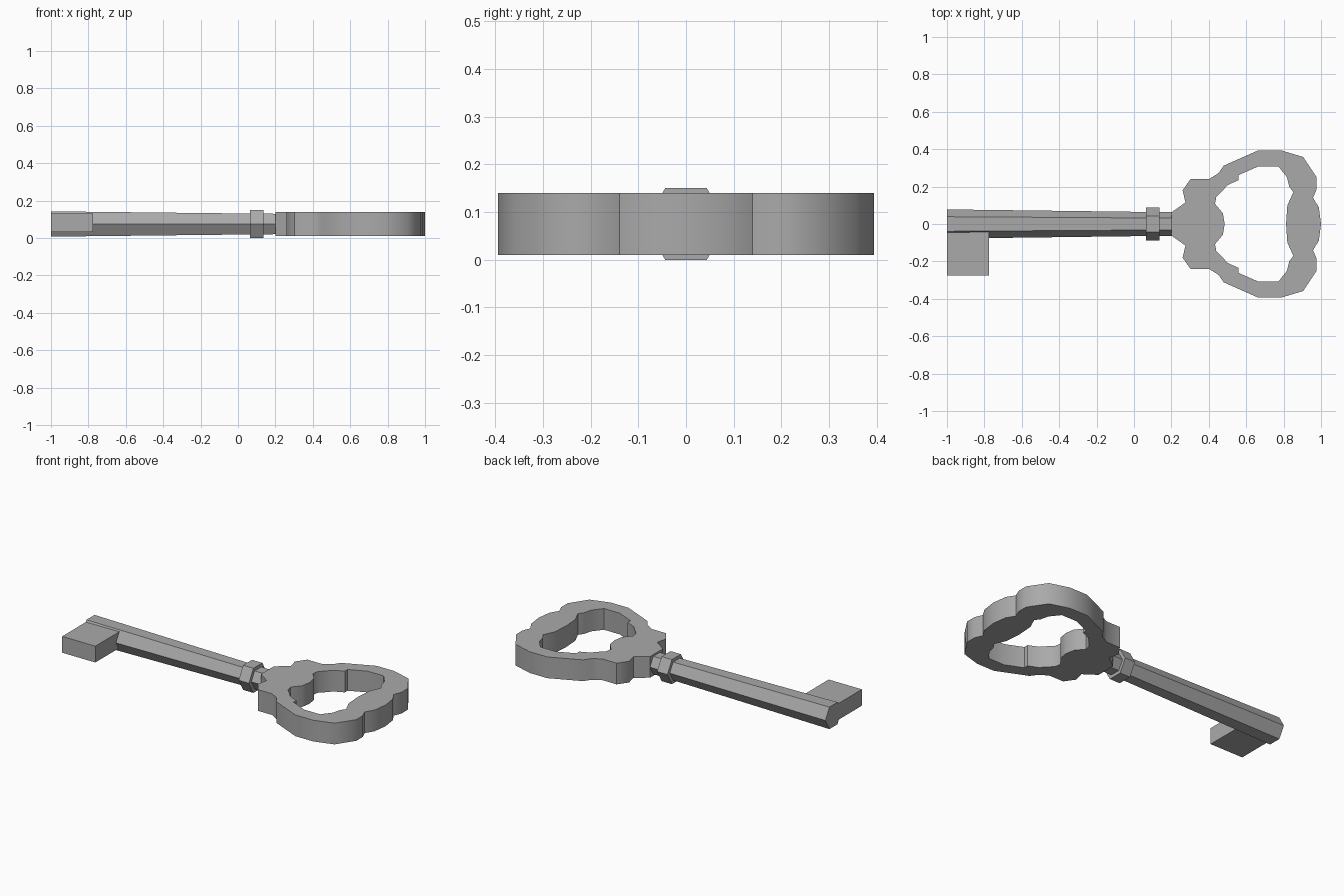
import bpy, bmesh, math

if "Cube" in bpy.data.objects:
    bpy.data.objects.remove(bpy.data.objects["Cube"])

metal = bpy.data.materials.new("grey metal")
metal.diffuse_color = (0.4, 0.4, 0.4, 1)
metal.use_nodes = True
metal.node_tree.nodes["Principled BSDF"].inputs["Base Color"].default_value = metal.diffuse_color
ZC = 0.075  # height of the key's centre line


def finish(obj, angle):
    obj.data.materials.clear()
    obj.data.materials.append(metal)
    bpy.ops.object.select_all(action='DESELECT')
    obj.select_set(True)
    bpy.context.view_layer.objects.active = obj
    bpy.ops.object.shade_smooth_by_angle(angle=math.radians(angle))


def hex_rod(name, x0, x1, r0, r1):
    """Six-sided rod along x, with corners pointing to +y and -y."""
    bm = bmesh.new()
    rings = [[bm.verts.new((x, r * math.cos(math.radians(60 * i)),
                            ZC + r * math.sin(math.radians(60 * i)))) for i in range(6)]
             for x, r in ((x0, r0), (x1, r1))]
    for i in range(6):
        j = (i + 1) % 6
        bm.faces.new((rings[0][i], rings[0][j], rings[1][j], rings[1][i]))
    bm.faces.new(rings[0])
    bm.faces.new(rings[1])
    bmesh.ops.recalc_face_normals(bm, faces=bm.faces)
    me = bpy.data.meshes.new(name)
    bm.to_mesh(me)
    bm.free()
    obj = bpy.data.objects.new(name, me)
    bpy.context.collection.objects.link(obj)
    finish(obj, 5)


# Shaft, collar and neck
hex_rod("shaft", -1.0, 0.10, 0.078, 0.064)
hex_rod("collar", 0.065, 0.135, 0.087, 0.087)
hex_rod("neck", 0.10, 0.22, 0.064, 0.063)

# Bit: plain block on the front side of the shaft tip
bpy.ops.mesh.primitive_cube_add(size=1, location=(-0.8875, -0.1525, 0.081))
bit = bpy.context.object
bit.name = "bit"
bit.scale = (0.225, 0.245, 0.1)
bpy.ops.object.transform_apply(location=False, rotation=False, scale=True)
finish(bit, 5)

# Bow: half outlines (x, y), mirrored across y = 0 and extruded
outer = [(0.20, 0.062), (0.275, 0.115), (0.26, 0.18), (0.302, 0.24), (0.40, 0.24),
         (0.45, 0.27), (0.48, 0.312), (0.665, 0.394), (0.785, 0.394), (0.905, 0.358),
         (0.977, 0.25), (0.977, 0.187), (0.957, 0.14), (0.988, 0.09), (1.0, 0.0)]
inner = [(0.485, 0.0), (0.475, 0.058), (0.433, 0.108), (0.44, 0.145), (0.475, 0.18),
         (0.50, 0.208), (0.56, 0.235), (0.56, 0.262), (0.665, 0.308), (0.772, 0.308),
         (0.818, 0.25), (0.83, 0.2), (0.852, 0.17), (0.82, 0.1), (0.813, 0.0)]
curve = bpy.data.curves.new("bow", 'CURVE')
curve.dimensions = '2D'
curve.fill_mode = 'BOTH'
curve.extrude = 0.065
for half in (outer, inner):
    loop = half + [(x, -y) for x, y in reversed(half) if y > 0]
    spline = curve.splines.new('POLY')
    spline.points.add(len(loop) - 1)
    for p, (x, y) in zip(spline.points, loop):
        p.co = (x, y, 0, 1)
    spline.use_cyclic_u = True
bow = bpy.data.objects.new("bow", curve)
bow.location.z = ZC
bpy.context.collection.objects.link(bow)
bpy.ops.object.select_all(action='DESELECT')
bow.select_set(True)
bpy.context.view_layer.objects.active = bow
bpy.ops.object.convert(target='MESH')
bow = bpy.context.object
bm = bmesh.new()
bm.from_mesh(bow.data)
bmesh.ops.remove_doubles(bm, verts=bm.verts, dist=0.0005)
bmesh.ops.recalc_face_normals(bm, faces=bm.faces)
bm.to_mesh(bow.data)
bm.free()
finish(bow, 50)
